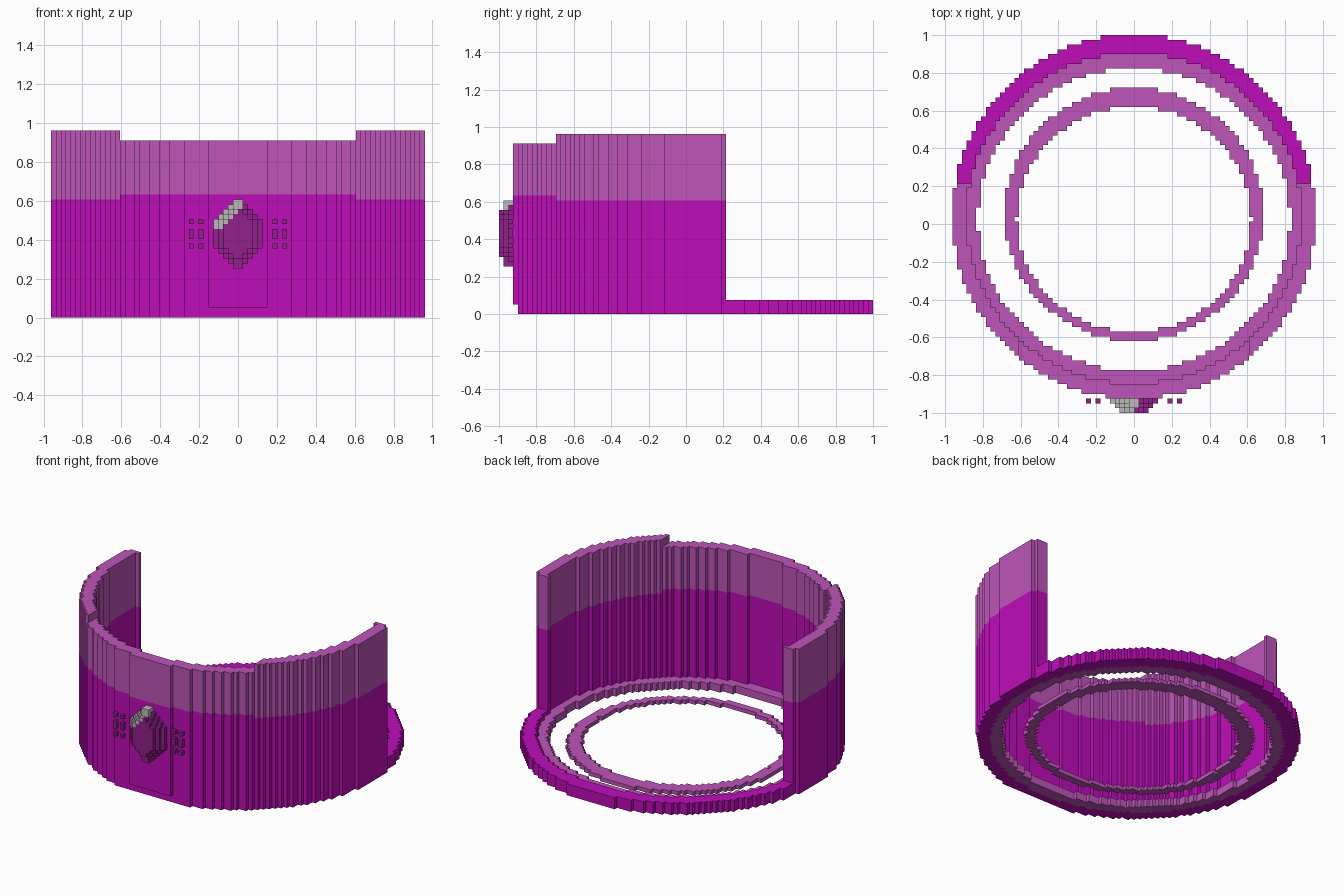
import bpy, bmesh

cube = bpy.data.objects.get("Cube")
if cube:
    bpy.data.objects.remove(cube, do_unlink=True)

V = 2 / 79  # size of one block


def material(name, rgb):
    m = bpy.data.materials.new(name)
    m.use_nodes = True
    m.diffuse_color = (*rgb, 1)
    m.node_tree.nodes["Principled BSDF"].inputs["Base Color"].default_value = (*rgb, 1)
    return m


magenta = material("magenta", (0.515, 0.004, 0.485))
orchid = material("orchid", (0.515, 0.091, 0.485))
plum = material("plum", (0.283, 0.014, 0.262))
silver = material("silver", (0.49, 0.49, 0.49))


def slab(name, cells, k0, k1, mats, rule=None, upright=False):
    """Extrude a set of grid cells from level k0 to k1.
    Flat slabs lie in x-y; upright slabs lie in x-z with levels along y."""
    bm = bmesh.new()
    cache = {}

    def vert(i, j, k):
        if (i, j, k) not in cache:
            co = (i * V, k * V - 1, j * V) if upright else (i * V, j * V - 1, k * V)
            cache[i, j, k] = bm.verts.new(co)
        return cache[i, j, k]

    for i, j in sorted(cells):
        ring = [(i, j), (i + 1, j), (i + 1, j + 1), (i, j + 1)]
        quads = [[(*p, k1) for p in ring], [(*p, k0) for p in reversed(ring)]]
        for n, (di, dj) in enumerate([(0, -1), (1, 0), (0, 1), (-1, 0)]):
            if (i + di, j + dj) not in cells:
                a, b = ring[n], ring[(n + 1) % 4]
                quads.append([(*a, k0), (*b, k0), (*b, k1), (*a, k1)])
        for q in quads:
            if upright:
                q.reverse()
            f = bm.faces.new([vert(*p) for p in q])
            f.material_index = rule(i, j) if rule else 0
    me = bpy.data.meshes.new(name)
    bm.to_mesh(me)
    bm.free()
    for m in mats:
        me.materials.append(m)
    ob = bpy.data.objects.new(name, me)
    bpy.context.collection.objects.link(ob)
    return ob


def disk(cy, rx, ry):
    """Grid cells inside an ellipse centred on x = 0."""
    return {(i, j) for i in range(-40, 40) for j in range(0, 80)
            if ((i + 0.5) / rx) ** 2 + ((j + 0.5 - cy) / ry) ** 2 <= 1}


# Plan outlines
outer = disk(41.04, 38.05, 38.05)
wall_inner = disk(40.7, 35, 34.6)
rim_inner = disk(40.45, 32.6, 31.6)
band = outer - wall_inner

# Floor: open ring behind, rim inside the wall, loose inner ring
slab("base_ring", {c for c in band if c[1] >= 48}, 0, 3, [magenta])
slab("base_rim", wall_inner - rim_inner, 0, 2, [orchid])
slab("inner_ring", disk(41.5, 27, 26.5) - disk(40.5, 24.5, 23.5), 0, 1, [orchid])

# Curved wall: tall sides, lower front, and a raised front panel
wall = {c for c in band if c[1] < 48}
panel = {c for c in wall if c[1] == 3}
front = {c for c in wall - panel if -24 <= c[0] < 24 and c[1] < 30}
sides = wall - panel - front
for name, cells, bottom, split, top in (("wall_sides", sides, 0, 24, 38),
                                        ("wall_front", front, 0, 25, 36),
                                        ("front_panel", panel, 2, 25, 36)):
    slab(name + "_lower", cells, bottom, split, [magenta])
    slab(name + "_upper", cells, split, top, [orchid])

# Gem: three stepped layers with a silver glint on its upper right-hand edge
for layer in range(3):
    cells = set()
    for j in range(10, 24):
        half = min(5, j - 9, 24 - j) - layer
        if layer == 1:
            half = min(5, j - 9, 24 - j) - (1 if 11 <= j <= 22 else 0)
        cells |= {(i, j) for i in range(-half, half)}
    slab("gem_layer_%d" % (layer + 1), cells, 2 - layer, 3 - layer, [plum, silver],
         rule=lambda i, j: int(j - i >= 22 and j >= 18 and i <= 0), upright=True)

# Small studs on both sides of the gem
studs = {(i, j) for i in (-10, -8, 7, 9) for j in (14, 16, 17, 19)}
slab("studs", studs, 2, 3, [plum], upright=True)
